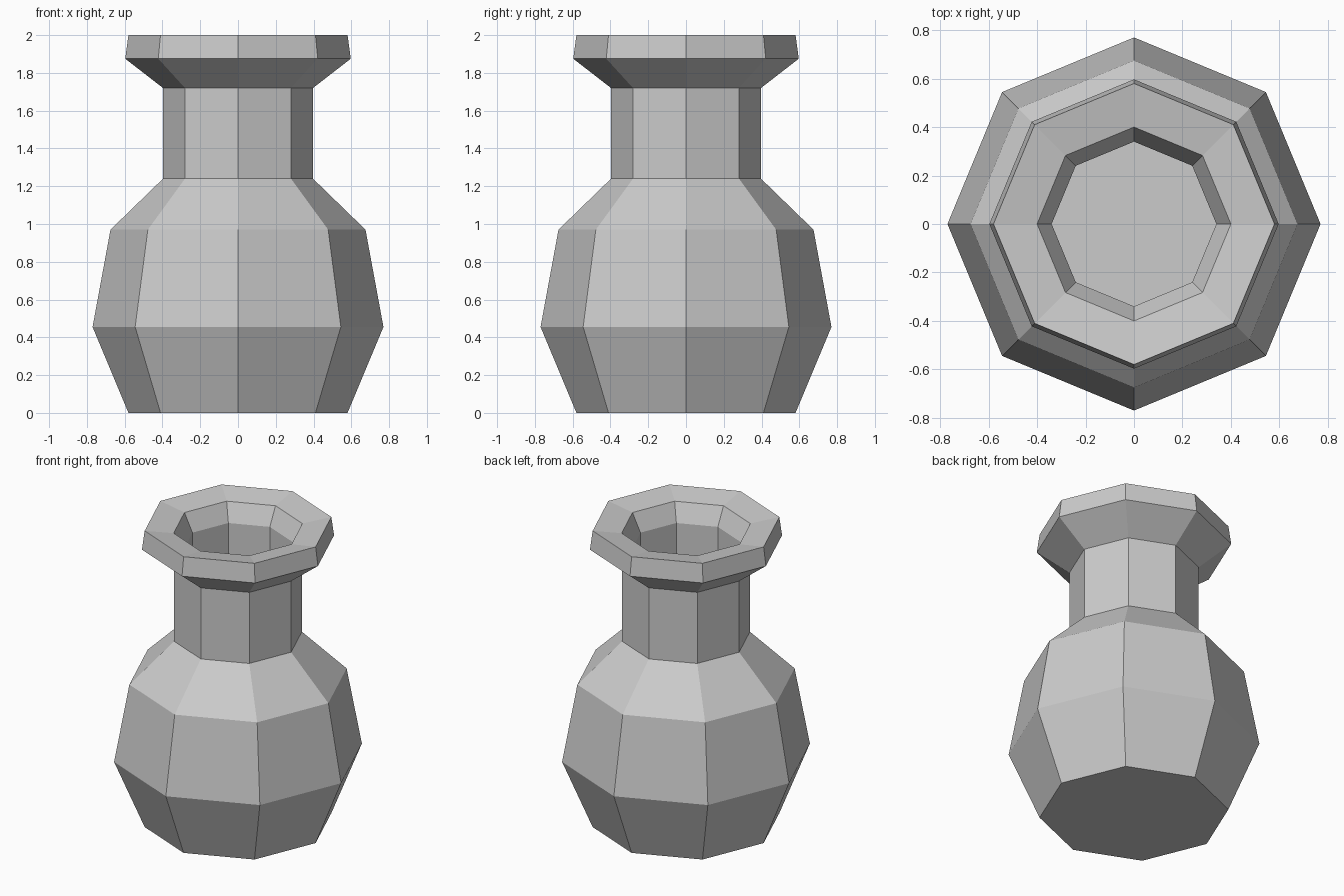
import bpy
import bmesh
from math import cos, sin, tau

cube = bpy.data.objects.get("Cube")
if cube:
    bpy.data.objects.remove(cube, do_unlink=True)

SIDES = 8

# Single plain clay colour
clay = bpy.data.materials.new("grey clay")
clay.use_nodes = True
colour = (0.6, 0.6, 0.6, 1)
clay.diffuse_color = colour
clay.node_tree.nodes["Principled BSDF"].inputs["Base Color"].default_value = colour

# Profile as (radius, height): outer wall upward, then over the lip and inside
outer_wall = [(0.58, 0), (0.77, 0.455), (0.675, 0.97), (0.397, 1.24), (0.397, 1.72)]
lip = [(0.597, 1.875), (0.58, 2.0), (0.40, 1.97)]
inner_throat = [(0.34, 1.85), (0.34, 1.24)]


def lathe(name, profile, material):
    """Spin a profile into a faceted solid, closed at both ends."""
    bm = bmesh.new()
    rings = [
        [bm.verts.new((r * cos(tau * i / SIDES), r * sin(tau * i / SIDES), z))
         for i in range(SIDES)]
        for r, z in profile
    ]
    for low, high in zip(rings, rings[1:]):
        for i in range(SIDES):
            j = (i + 1) % SIDES
            bm.faces.new((low[i], low[j], high[j], high[i]))
    bm.faces.new(rings[0][::-1])   # underside
    bm.faces.new(rings[-1])        # floor of the throat
    mesh = bpy.data.meshes.new(name)
    bm.to_mesh(mesh)
    bm.free()
    mesh.materials.append(material)
    obj = bpy.data.objects.new(name, mesh)
    bpy.context.collection.objects.link(obj)
    return obj


lathe("vase", outer_wall + lip + inner_throat, clay)
